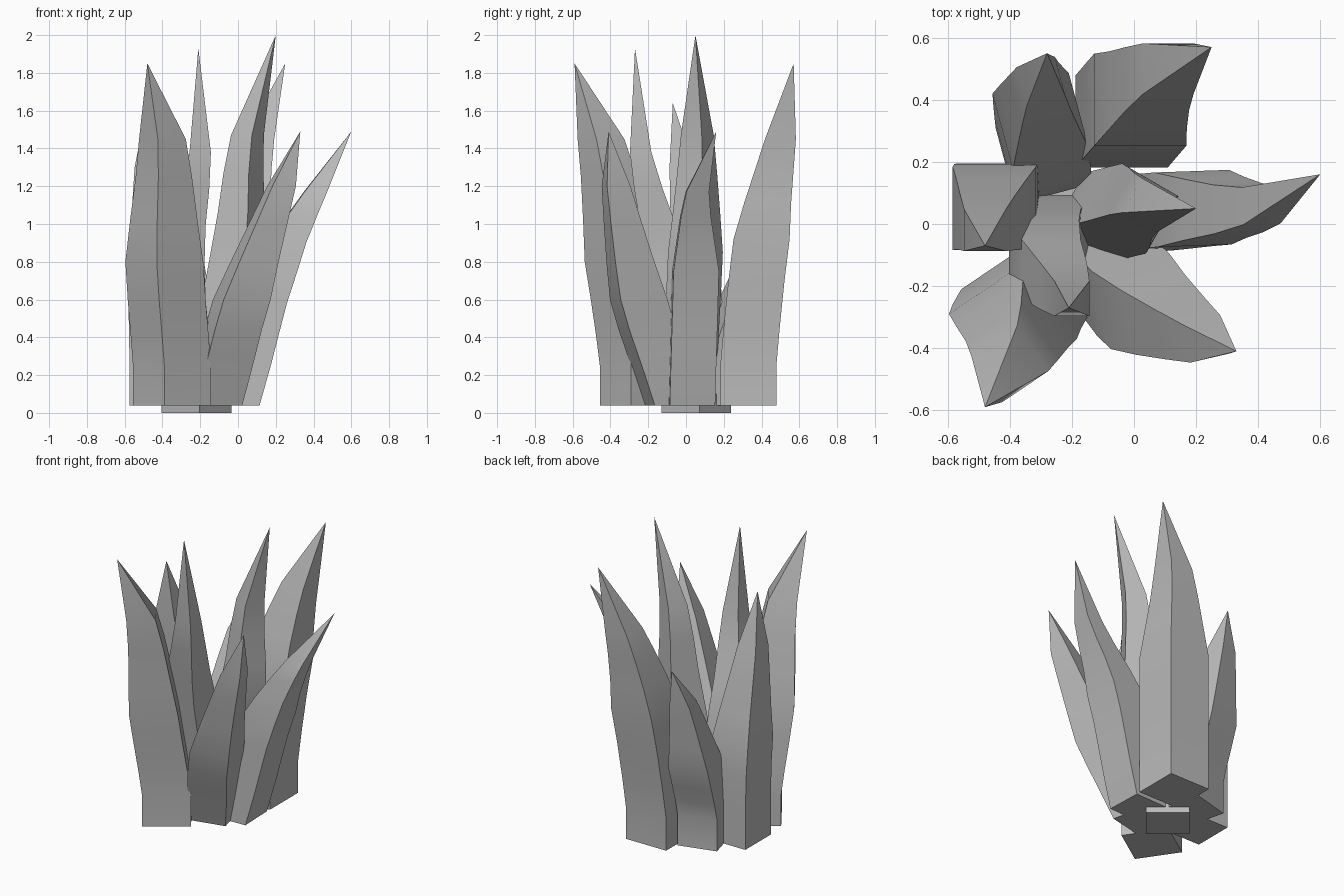
import bpy, bmesh
from math import cos, sin, radians
from mathutils import Vector

cube = bpy.data.objects.get("Cube")
if cube:
    bpy.data.objects.remove(cube, do_unlink=True)

grey = bpy.data.materials.new("plain_grey")
grey.use_nodes = True
colour = (0.5, 0.5, 0.5, 1)
grey.diffuse_color = colour
grey.node_tree.nodes["Principled BSDF"].inputs["Base Color"].default_value = colour

GROUND_GAP = 0.04
STEPS = 3


def add_ring(bm, centre, radius, turn):
    """Add the four corners of a diamond-shaped cross-section."""
    corners = []
    for quarter in range(4):
        angle = radians(turn + 90 * quarter)
        corners.append(bm.verts.new(centre + radius * Vector((cos(angle), sin(angle), 0))))
    return corners


def skin(bm, low, high):
    """Join two rings with four side faces."""
    for k in range(4):
        bm.faces.new((low[k - 1], low[k], high[k], high[k - 1]))


def finish(bm, name):
    """Turn the mesh into a named object with smooth sides and sharp ridges."""
    mesh = bpy.data.meshes.new(name)
    bm.to_mesh(mesh)
    bm.free()
    mesh.materials.append(grey)
    obj = bpy.data.objects.new(name, mesh)
    bpy.context.collection.objects.link(obj)
    bpy.ops.object.select_all(action="DESELECT")
    obj.select_set(True)
    bpy.context.view_layer.objects.active = obj
    bpy.ops.object.shade_smooth_by_angle(angle=radians(30))


def curve_point(before, start, end, after, t):
    """Smooth interpolation between start and end."""
    drift = (end - before) * t + (start * -5 + before * 2 + end * 4 - after) * t ** 2
    return start + (drift + (start * 3 - before - end * 3 + after) * t ** 3) / 2


def add_blade(name, turn, radius, base, waist, shoulder, tip, taper=0.5, sprawling=False):
    """Thick stalk bending through waist and shoulder, ending in a straight spike."""
    foot = Vector((*base, GROUND_GAP))
    waist, shoulder, tip = Vector(waist), Vector(shoulder), Vector(tip)
    # Upright blades have a straight collar, sprawling ones lean from the ground
    collar = foot.lerp(waist, 0.3) if sprawling else Vector((*base, 0.25))
    centres = [foot]
    for span in ((foot, collar, waist, shoulder), (collar, waist, shoulder, tip)):
        centres += [curve_point(*span, step / STEPS) for step in range(STEPS)]
    centres.append(shoulder)

    bm = bmesh.new()
    rings = []
    for centre in centres:
        # Full thickness up to the waist, then narrowing towards the shoulder
        rise = max(0, (centre.z - waist.z) / (shoulder.z - waist.z))
        rings.append(add_ring(bm, centre, radius * (1 - rise * taper), turn))
    bm.faces.new(reversed(rings[0]))
    for low, high in zip(rings, rings[1:]):
        skin(bm, low, high)
    apex = bm.verts.new(tip)
    for k in range(4):
        bm.faces.new((rings[-1][k - 1], rings[-1][k], apex))
    finish(bm, name)


# Foot under the clump
bm = bmesh.new()
bottom = add_ring(bm, Vector((-0.22, 0.055, 0)), 0.185, 5)
top = add_ring(bm, Vector((-0.22, 0.055, 0.1)), 0.185, 5)
skin(bm, bottom, top)
bm.faces.new(reversed(bottom))
bm.faces.new(top)
finish(bm, "foot")

# Outer ring of tall blades
add_blade("front_right_blade", turn=-11, radius=0.21, base=(-0.35, -0.25), taper=0.4,
          waist=(-0.39, -0.33, 0.8), shoulder=(-0.4, -0.45, 1.45), tip=(-0.48, -0.59, 1.85))
add_blade("back_left_blade", turn=45, radius=0.21, base=(-0.04, 0.33), taper=0.45,
          waist=(0.02, 0.4, 0.92), shoulder=(0.11, 0.5, 1.45), tip=(0.25, 0.57, 1.85))
add_blade("right_blade", turn=45, radius=0.19, base=(-0.44, 0.06),
          waist=(-0.45, 0.05, 0.7), shoulder=(-0.48, -0.02, 1.3), tip=(-0.48, -0.07, 1.64))
add_blade("back_right_blade", turn=60, radius=0.18, base=(-0.29, 0.22),
          waist=(-0.3, 0.33, 0.6), shoulder=(-0.3, 0.46, 1.05), tip=(-0.28, 0.55, 1.29))

# Two blades sprawling outward
add_blade("left_blade", turn=47, radius=0.17, base=(-0.01, 0.03), sprawling=True,
          waist=(0.19, 0.05, 0.75), shoulder=(0.41, 0.06, 1.17), tip=(0.6, 0.16, 1.49))
add_blade("front_left_blade", turn=58, radius=0.18, base=(-0.13, -0.07), sprawling=True,
          waist=(0.02, -0.25, 0.6), shoulder=(0.23, -0.37, 1.2), tip=(0.33, -0.41, 1.49))

# Inner blades rising from the middle
add_blade("centre_left_blade", turn=-75, radius=0.15, base=(-0.12, 0.02), taper=0.4,
          waist=(0, 0.05, 0.85), shoulder=(0.05, 0.06, 1.47), tip=(0.2, 0.05, 2))
add_blade("centre_right_blade", turn=-45, radius=0.16, base=(-0.25, -0.02),
          waist=(-0.29, -0.1, 0.8), shoulder=(-0.2, -0.24, 1.38), tip=(-0.21, -0.27, 1.93))
